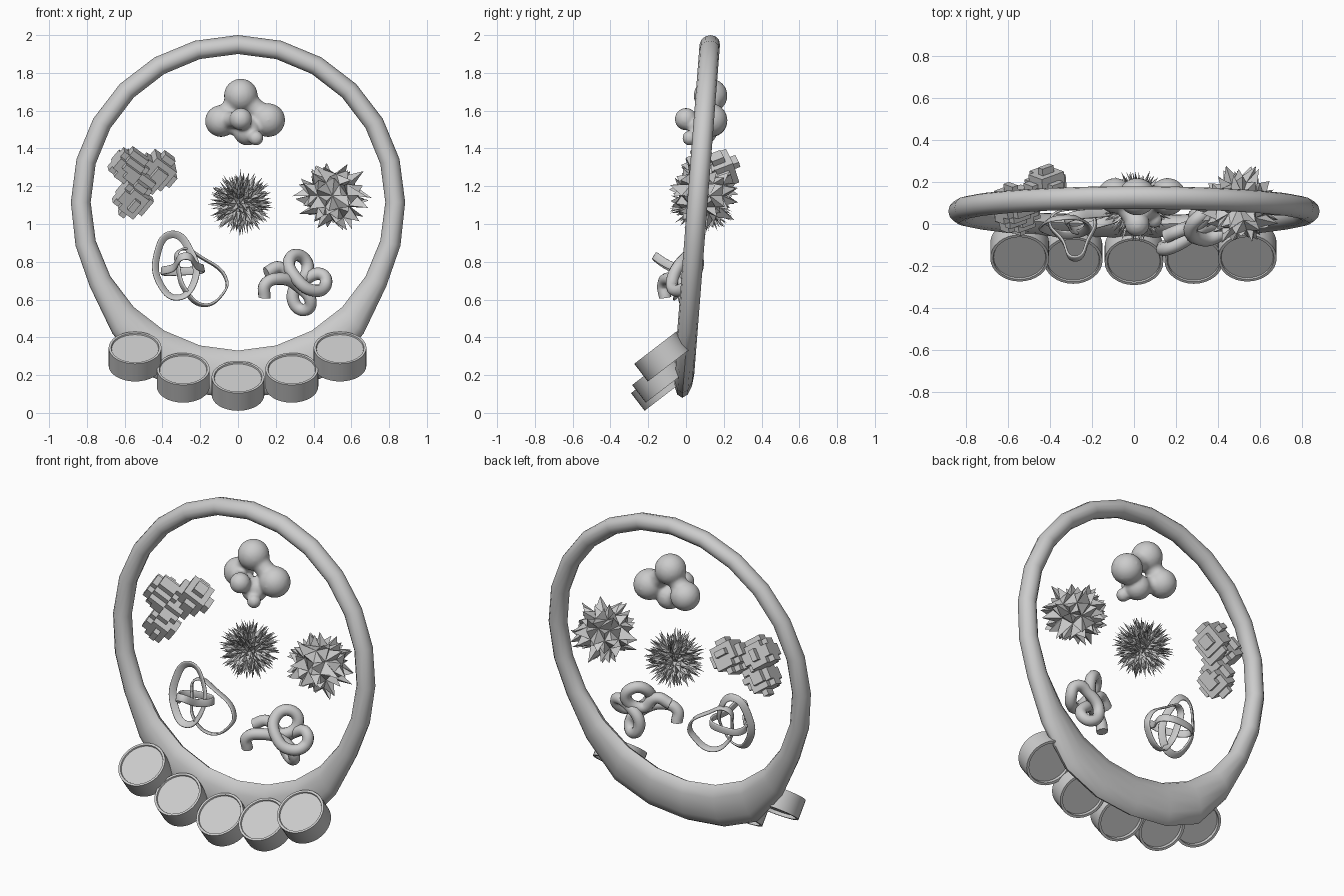
import bpy, bmesh, math, random
from mathutils import Vector, Matrix, Euler

if "Cube" in bpy.data.objects:
    bpy.data.objects.remove(bpy.data.objects["Cube"])

random.seed(7)


def finish(name, bm, smooth=None):
    bmesh.ops.recalc_face_normals(bm, faces=bm.faces[:])
    me = bpy.data.meshes.new(name)
    bm.to_mesh(me)
    bm.free()
    ob = bpy.data.objects.new(name, me)
    bpy.context.collection.objects.link(ob)
    if smooth:
        shade(ob, smooth)
    return ob


def shade(ob, deg):
    bpy.ops.object.select_all(action='DESELECT')
    ob.select_set(True)
    bpy.context.view_layer.objects.active = ob
    bpy.ops.object.shade_smooth_by_angle(angle=math.radians(deg))


def loft(bm, rings, closed):
    loops = [[bm.verts.new(p) for p in r] for r in rings]
    n = len(loops[0])
    for i in range(len(loops) if closed else len(loops) - 1):
        a, b = loops[i], loops[(i + 1) % len(loops)]
        for j in range(n):
            k = (j + 1) % n
            bm.faces.new((a[j], a[k], b[k], b[j]))
    return loops


# Frame: tilted 24-sided hoop that widens into a chin at the bottom
CZ = 1.115
tilt_y = lambda z: -0.02 + (z - 0.08) * 0.078
chin = {-90: (0, 0.08), -75: (0.25, 0.105), -60: (0.48, 0.2),
        -45: (0.665, 0.42), -30: (0.785, 0.67), -15: (0.86, 0.885)}
rings = []
for i in range(24):
    deg = -180 + 15 * i
    c, s = math.cos(math.radians(deg)), math.sin(math.radians(deg))
    inner = Vector((0.78 * c, CZ + 0.785 * s))
    outer = Vector((0.885 * c, CZ + 0.885 * s))
    mirrored = deg if deg >= -90 else -180 - deg
    if mirrored in chin:
        x, z = chin[mirrored]
        outer = Vector((x if deg >= -90 else -x, z))
    mid, half = (inner + outer) / 2, (outer - inner) / 2
    ring = []
    for k in range(12):
        a = math.tau * k / 12
        p = mid + half * math.cos(a)
        ring.append((p.x, tilt_y(p.y) + 0.054 * math.sin(a), p.y))
    rings.append(ring)
bm = bmesh.new()
loft(bm, rings, True)
finish("frame", bm, 40)

# Five cups leaning forward along the bottom
axis_rot = Matrix.Rotation(math.radians(37.5), 4, 'X')
profile = [(0.125, -0.098), (0.125, -0.118), (0.14, -0.118),
           (0.14, 0), (0.127, 0), (0.124, -0.008)]
for i, (x, y, z) in enumerate([(-0.545, -0.163, 0.345), (-0.29, -0.174, 0.233), (0, -0.18, 0.19),
                               (0.285, -0.174, 0.233), (0.54, -0.163, 0.345)]):
    bm = bmesh.new()
    loops = loft(bm, [[(r * math.cos(math.tau * k / 32), r * math.sin(math.tau * k / 32), h)
                       for k in range(32)] for r, h in profile], False)
    bm.faces.new(loops[0])
    bm.faces.new(loops[-1])
    bm.transform(Matrix.Translation((x, y, z)) @ axis_rot)
    finish(f"cup_{i + 1}", bm, 35)

# Blob ornament: spheres fused by waisted necks
balls = [((0.015, 0.13, 1.68), 0.09), ((-0.09, 0.135, 1.545), 0.085), ((0.16, 0.13, 1.55), 0.09),
         ((0.015, 0.0, 1.555), 0.06), ((0.095, 0.02, 1.455), 0.04), ((0.05, 0.09, 1.49), 0.075)]
necks = [(0, 1), (0, 2), (1, 5), (2, 5), (3, 5), (4, 5), (1, 3)]
bm = bmesh.new()


def ball(bm, p, r):
    bmesh.ops.create_icosphere(bm, subdivisions=3, radius=r, matrix=Matrix.Translation(p))


for p, r in balls:
    ball(bm, p, r)
for a, b in necks:
    (pa, ra), (pb, rb) = balls[a], balls[b]
    for k in range(1, 8):
        t = k / 8
        r = (ra * (1 - t) + rb * t) * (0.6 + 0.3 * (2 * t - 1) ** 2)
        ball(bm, Vector(pa).lerp(Vector(pb), t), r)
blob = finish("blob_ornament", bm)
m = blob.modifiers.new("fuse", 'REMESH')
m.mode, m.voxel_size, m.use_smooth_shade = 'VOXEL', 0.01, True
m = blob.modifiers.new("soften", 'SMOOTH')
m.factor, m.iterations = 0.5, 4

# Block ornament: three lobes rebuilt from small cubes on a turned grid
lobes = [Vector((-0.575, 0.09, 1.3)), Vector((-0.42, 0.18, 1.285)), Vector((-0.56, 0.05, 1.135))]


def in_blocks(p):
    if any((p - c).length < 0.092 for c in lobes):
        return True
    for a, b in ((0, 1), (0, 2), (1, 2)):
        d = lobes[b] - lobes[a]
        t = max(0, min(1, (p - lobes[a]).dot(d) / d.length_squared))
        if (p - lobes[a] - d * t).length < 0.05:
            return True
    return False


cell = 0.034
place = Matrix.Translation((-0.51, 0.11, 1.22)) @ Euler((0.45, 0.6, 0.35)).to_matrix().to_4x4()
rng = range(-7, 8)
filled = {(i, j, k) for i in rng for j in rng for k in rng
          if in_blocks(place @ (Vector((i, j, k)) * cell))}
bm = bmesh.new()
for c in filled:
    for ax in range(3):
        for sgn in (-1, 1):
            nb = list(c)
            nb[ax] += sgn
            if tuple(nb) in filled:
                continue
            quad = []
            for u, v in ((-1, -1), (1, -1), (1, 1), (-1, 1)):
                q = Vector(c)
                q[ax] += sgn * 0.5
                q[(ax + 1) % 3] += u * sgn * 0.5
                q[(ax + 2) % 3] += v * 0.5
                quad.append(bm.verts.new(place @ (q * cell)))
            bm.faces.new(quad)
bmesh.ops.remove_doubles(bm, verts=bm.verts[:], dist=0.0005)
finish("block_ornament", bm)


# Spiky ornaments: icospheres with every face drawn out to a point
def spiky(name, centre, core, tip_min, tip_max, level, sway):
    bm = bmesh.new()
    bmesh.ops.create_icosphere(bm, subdivisions=level, radius=core)
    for v in bm.verts:
        v.co *= random.uniform(0.85, 1.1)
    poked = bmesh.ops.poke(bm, faces=bm.faces[:])
    for v in poked["verts"]:
        d = v.co.normalized() + Vector([random.uniform(-sway, sway) for _ in range(3)])
        v.co = d.normalized() * random.uniform(tip_min, tip_max)
    bm.transform(Matrix.Translation(centre))
    finish(name, bm)


spiky("fine_spike_ornament", (0.015, 0.09, 1.11), 0.085, 0.13, 0.185, 3, 0.15)
spiky("coarse_spike_ornament", (0.5, 0.085, 1.15), 0.125, 0.155, 0.215, 2, 0.22)


# Smooth curves swept into tubes or flat bands
def sweep(name, pts, cyclic, depth, width=0.0, tilt=0.0):
    cu = bpy.data.curves.new(name, 'CURVE')
    cu.dimensions = '3D'
    cu.bevel_depth, cu.extrude, cu.bevel_resolution = depth, width, 3 if not width else 1
    cu.resolution_u, cu.use_fill_caps = 8, True
    sp = cu.splines.new('BEZIER')
    sp.bezier_points.add(len(pts) - 1)
    sp.use_cyclic_u = cyclic
    for bp, p in zip(sp.bezier_points, pts):
        bp.co = p
        bp.handle_left_type = bp.handle_right_type = 'AUTO'
        bp.tilt = tilt
    ob = bpy.data.objects.new(name, cu)
    bpy.context.collection.objects.link(ob)
    bpy.ops.object.select_all(action='DESELECT')
    ob.select_set(True)
    bpy.context.view_layer.objects.active = ob
    bpy.ops.object.convert(target='MESH')
    shade(bpy.context.view_layer.objects.active, 50)


# Ribbon ornament: three interlocked flat loops
bands = [
    [(-0.35, 0.03, 0.945), (-0.43, 0, 0.83), (-0.41, -0.03, 0.68), (-0.32, -0.05, 0.61),
     (-0.23, -0.03, 0.7), (-0.25, 0.02, 0.85)],
    [(-0.31, 0.03, 0.86), (-0.19, 0.05, 0.82), (-0.06, 0.05, 0.7), (-0.08, 0.03, 0.63),
     (-0.18, 0, 0.57), (-0.28, -0.03, 0.65), (-0.315, 0, 0.76)],
    [(-0.4, 0.02, 0.75), (-0.34, -0.08, 0.77), (-0.28, -0.165, 0.83), (-0.22, -0.08, 0.78),
     (-0.19, 0.03, 0.76), (-0.29, 0.07, 0.75)],
]
for i, pts in enumerate(bands):
    sweep(f"ribbon_ornament_{i + 1}", pts, True, 0.006, 0.016)

# Knotted tube ornament
sweep("knot_ornament", [
    (0.14, -0.11, 0.61), (0.145, -0.12, 0.68), (0.22, -0.09, 0.71), (0.32, -0.02, 0.67),
    (0.385, 0, 0.58), (0.34, 0.03, 0.545), (0.29, 0.04, 0.62), (0.36, 0.04, 0.71),
    (0.45, 0.03, 0.73), (0.46, 0, 0.67), (0.39, -0.06, 0.65), (0.31, -0.07, 0.71),
    (0.27, -0.02, 0.8), (0.32, 0.04, 0.835), (0.37, 0.06, 0.77), (0.3, 0.0, 0.7),
    (0.22, -0.03, 0.77), (0.15, -0.06, 0.74)], False, 0.033)
